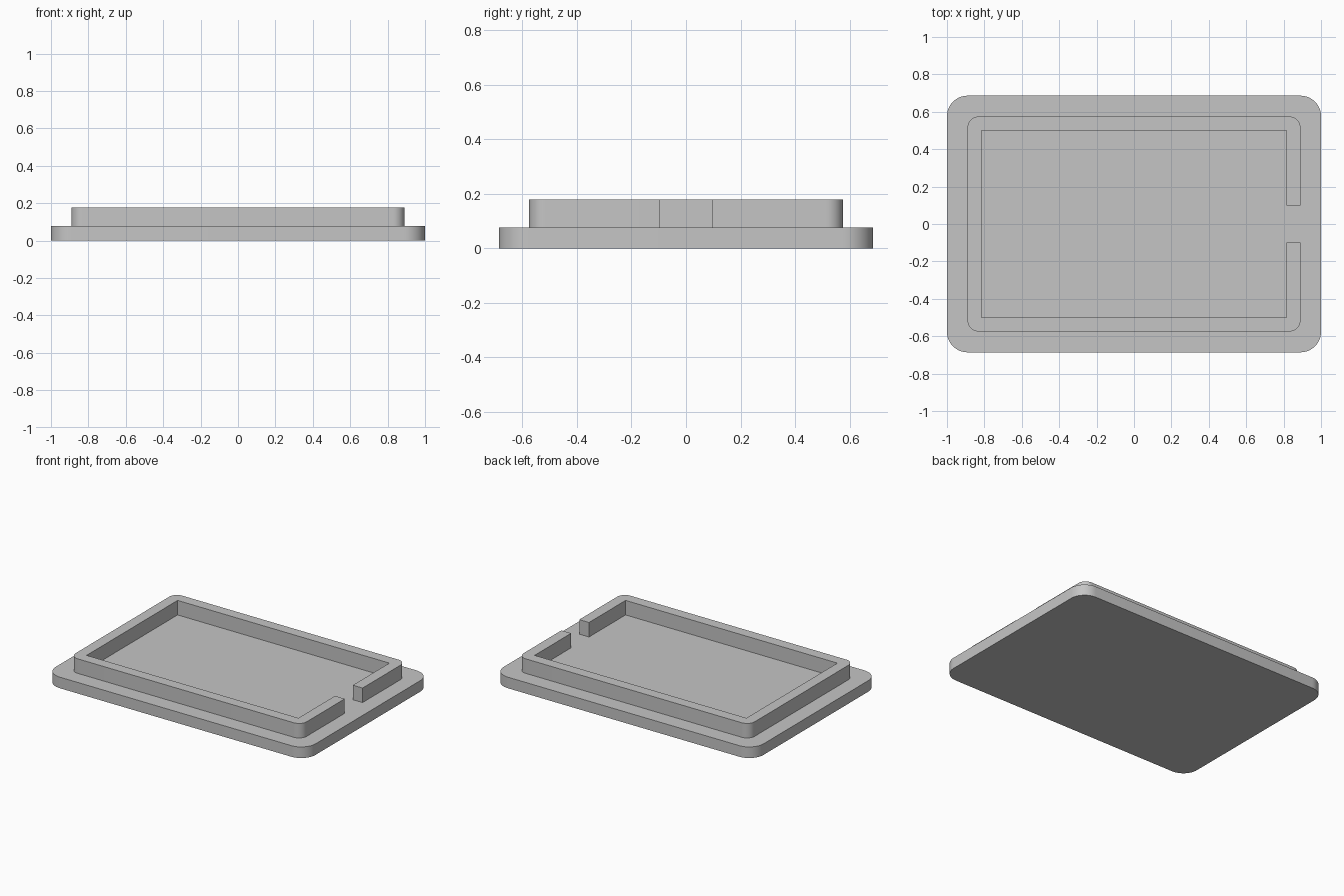
import bpy, bmesh
from math import radians, sin, cos

cube = bpy.data.objects.get("Cube")
if cube:
    bpy.data.objects.remove(cube, do_unlink=True)

# Sizes
BASE_X, BASE_Y, BASE_TOP, BASE_R = 1.0, 0.686, 0.077, 0.11
RIM_X, RIM_Y, RIM_TOP, RIM_R = 0.89, 0.575, 0.178, 0.06
WALL, GAP = 0.075, 0.098
STEPS = 12

grey = bpy.data.materials.new("plain grey")
grey.use_nodes = True
colour = (0.56, 0.56, 0.56, 1)
grey.diffuse_color = colour
grey.node_tree.nodes["Principled BSDF"].inputs["Base Color"].default_value = colour


def rounded_rectangle(hx, hy, r):
    """Counter-clockwise outline starting at the +x, +y corner."""
    points = []
    for i, (sx, sy) in enumerate([(1, 1), (-1, 1), (-1, -1), (1, -1)]):
        for k in range(STEPS + 1):
            a = radians(90 * (i + k / STEPS))
            points.append((sx * (hx - r) + r * cos(a), sy * (hy - r) + r * sin(a)))
    return points


def extrude_outline(name, outline, bottom, top):
    bm = bmesh.new()
    face = bm.faces.new([bm.verts.new((x, y, bottom)) for x, y in outline])
    walls = bmesh.ops.extrude_face_region(bm, geom=[face], use_keep_orig=True)
    raised = [v for v in walls["geom"] if isinstance(v, bmesh.types.BMVert)]
    bmesh.ops.translate(bm, verts=raised, vec=(0, 0, top - bottom))
    bmesh.ops.recalc_face_normals(bm, faces=bm.faces)
    mesh = bpy.data.meshes.new(name)
    bm.to_mesh(mesh)
    bm.free()
    mesh.materials.append(grey)
    obj = bpy.data.objects.new(name, mesh)
    bpy.context.collection.objects.link(obj)
    bpy.ops.object.select_all(action="DESELECT")
    obj.select_set(True)
    bpy.context.view_layer.objects.active = obj
    bpy.ops.object.shade_smooth_by_angle(angle=radians(30))
    return obj


# Base plate with rounded corners
extrude_outline("base_plate", rounded_rectangle(BASE_X, BASE_Y, BASE_R), 0, BASE_TOP)

# Raised rim: rounded outside, square inside, open at the +x side
ix, iy = RIM_X - WALL, RIM_Y - WALL
outer = [(RIM_X, GAP)] + rounded_rectangle(RIM_X, RIM_Y, RIM_R) + [(RIM_X, -GAP)]
inner = [(ix, -GAP), (ix, -iy), (-ix, -iy), (-ix, iy), (ix, iy), (ix, GAP)]
extrude_outline("raised_rim", outer + inner, BASE_TOP, RIM_TOP)
